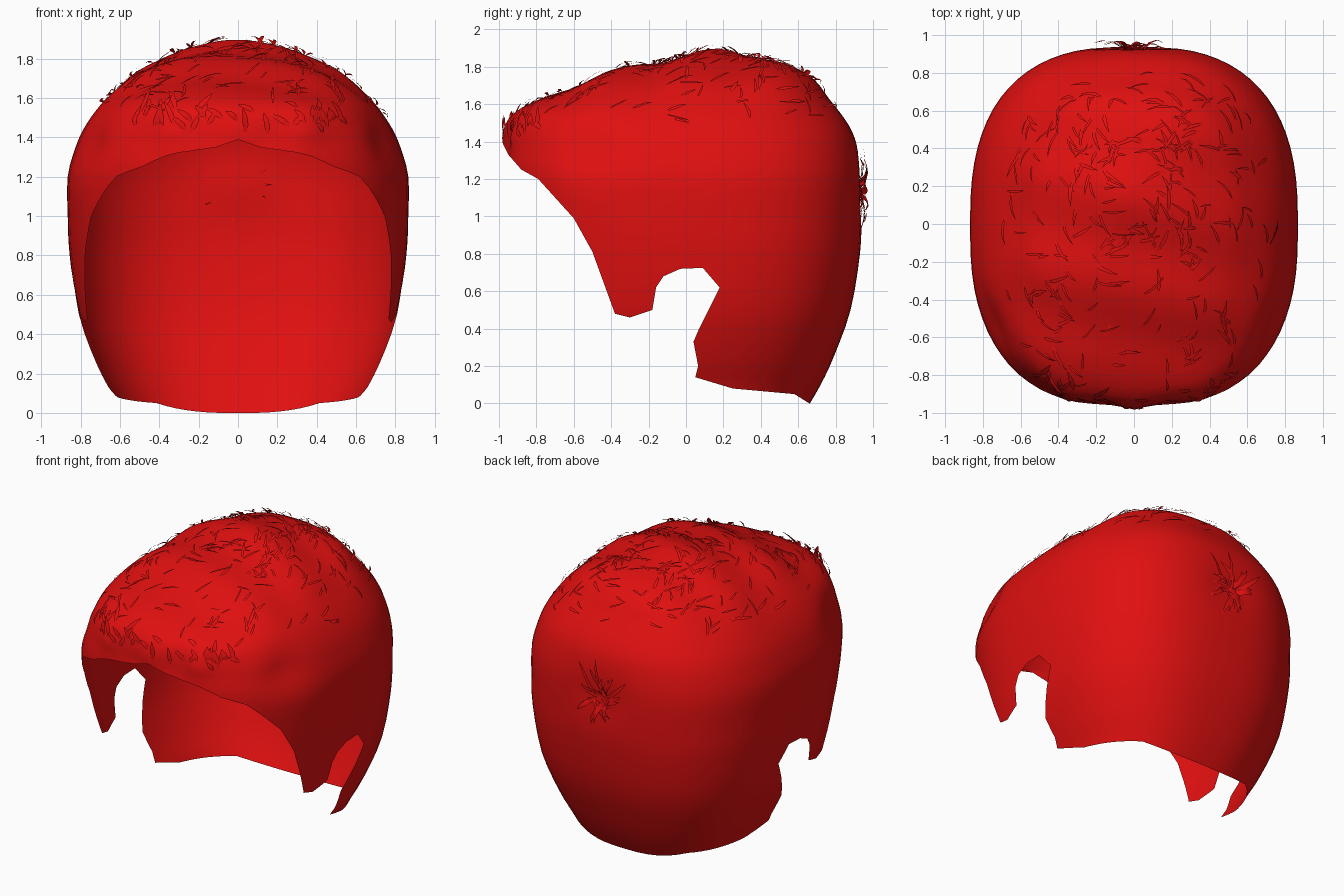
import bpy, bmesh, math, random
from mathutils import Vector

random.seed(4)
cube = bpy.data.objects.get("Cube")
if cube:
    bpy.data.objects.remove(cube, do_unlink=True)

red = bpy.data.materials.new("hair_red")
red.use_nodes = True
red.diffuse_color = (0.75, 0.005, 0.005, 1)
red.node_tree.nodes["Principled BSDF"].inputs["Base Color"].default_value = red.diffuse_color

# Horizontal sections: height, half width, front y, back y
SECTIONS = [
    (-0.02, .60, -.80, .65), (.10, .645, -.82, .72), (.25, .72, -.84, .79),
    (.50, .81, -.86, .88), (.80, .855, -.90, .93), (1.0, .865, -.94, .94),
    (1.2, .865, -.97, .94), (1.35, .825, -.975, .92), (1.45, .78, -.98, .89),
    (1.55, .71, -.92, .83), (1.64, .62, -.74, .76), (1.72, .52, -.55, .69),
    (1.79, .38, -.33, .57), (1.84, .25, -.10, .45), (1.875, .10, .08, .30),
    (1.885, .005, .19, .20)]
LAST = len(SECTIONS) - 1

# Side outline of the hairline, with the ear notch; closed far outside the hair
HAIRLINE = [
    (-1.3, 1.44), (-.99, 1.41), (-.95, 1.33), (-.88, 1.25), (-.79, 1.2),
    (-.6, .99), (-.5, .81), (-.38, .48), (-.30, .46), (-.18, .5), (-.16, .62),
    (-.12, .68), (-.03, .72), (.09, .725), (.18, .62), (.07, .4), (.04, .33),
    (.065, .2), (.05, .14), (.25, .08), (.58, .05), (.66, .0), (1.3, .0),
    (1.3, 2.3), (-1.3, 2.3)]


def section(t):
    """Smoothly blended section at a fractional index."""
    i = min(int(t), LAST - 1)
    f = t - i
    a, b, c, d = (SECTIONS[max(0, min(LAST, i + k))] for k in (-1, 0, 1, 2))
    return [q + .5 * f * (r - p + f * (2*p - 5*q + 4*r - s + f * (3*(q - r) + s - p)))
            for p, q, r, s in zip(a, b, c, d)]


def bump(v, mid, width):
    return math.exp(-((v - mid) / width) ** 2)


def surface(a, t):
    """Point on the hair at angle a and fractional section t."""
    z, w, front, back = section(t)
    c, s = math.cos(a), math.sin(a)
    k = 2 / 2.6
    x = w * math.copysign(abs(c) ** k, c)
    y = (front + back) / 2 + (back - front) / 2 * math.copysign(abs(s) ** k, s)
    # swept waves over the top
    top = max(0, min(1, (z - 1.5) / .2))
    z += .014 * top * math.sin(13 * y + 3 * x)
    # locks in the fringe, soft hollows at the temples, dimple at the whorl
    fringe = bump(z, 1.44, .1) * max(0, -s)
    y += .035 * fringe * abs(math.sin(9 * x)) ** .7
    temple = bump(y, -.55, .16) * bump(z, 1.38, .14)
    x *= 1 - .05 * temple
    y -= .03 * bump(x, 0, .14) * bump(z, 1.15, .12) * max(0, s)
    return Vector((x, y, z))


def inside(y, z):
    hit = False
    for (y1, z1), (y2, z2) in zip(HAIRLINE, HAIRLINE[1:] + HAIRLINE[:1]):
        if (z1 > z) != (z2 > z) and y < y1 + (z - z1) * (y2 - y1) / (z2 - z1):
            hit = not hit
    return hit


def finish(bm, name, angle):
    mesh = bpy.data.meshes.new(name)
    bm.to_mesh(mesh)
    bm.free()
    ob = bpy.data.objects.new(name, mesh)
    bpy.context.collection.objects.link(ob)
    mesh.materials.append(red)
    bpy.ops.object.select_all(action='DESELECT')
    ob.select_set(True)
    bpy.context.view_layer.objects.active = ob
    bpy.ops.object.shade_smooth_by_angle(angle=math.radians(angle))
    return ob


# Hair shell: lofted rings closed at the crown
bm = bmesh.new()
AROUND, STEPS = 72, 3
rings = [[bm.verts.new(surface(math.tau * j / AROUND, i / STEPS)) for j in range(AROUND)]
         for i in range(LAST * STEPS + 1)]
for low, high in zip(rings, rings[1:]):
    for j in range(AROUND):
        n = (j + 1) % AROUND
        bm.faces.new((low[j], low[n], high[n], high[j]))
bm.faces.new(rings[-1])

# Cut the shell along the hairline
for (y1, z1), (y2, z2) in zip(HAIRLINE[:22], HAIRLINE[1:23]):
    near = []
    for f in bm.faces:
        ys = [v.co.y for v in f.verts]
        zs = [v.co.z for v in f.verts]
        if (max(ys) >= min(y1, y2) and min(ys) <= max(y1, y2)
                and max(zs) >= min(z1, z2) and min(zs) <= max(z1, z2)):
            near.append(f)
    geom = set(near)
    for f in near:
        geom.update(f.verts, f.edges)
    if geom:
        bmesh.ops.bisect_plane(bm, geom=list(geom), dist=1e-5,
                               plane_co=(0, y1, z1), plane_no=(0, z1 - z2, y2 - y1))
outside = []
for f in bm.faces:
    mid = f.calc_center_median()
    if not inside(mid.y, mid.z):
        outside.append(f)
bmesh.ops.delete(bm, geom=outside, context='FACES')
finish(bm, "hair_shell", 60)


def strand(bm, a, t, angle, length, width, lift):
    """Thin tapered tuft lying along the surface."""
    p = surface(a, t)
    u = (surface(a + .02, t) - p).normalized()
    n = u.cross(surface(a, t + .05) - p).normalized()
    v = n.cross(u)
    d = u * math.cos(angle) + v * math.sin(angle)
    side = n.cross(d)
    rows = []
    for s, taper in ((0, .4), (.35, 1), (.7, .8), (1, .15)):
        c = p + d * length * s + n * (lift * math.sin(s * 2.6) + .003)
        c += side * length * .2 * s * s
        rows.append([bm.verts.new(c + side * width * taper * e) for e in (-.5, .5)])
    for r, q in zip(rows, rows[1:]):
        bm.faces.new((r[0], r[1], q[1], q[0]))


# Loose tufts over the top
bm = bmesh.new()
for i in range(260):
    strand(bm, random.uniform(0, math.tau), 8.6 + 5 * random.random() ** .8,
           random.uniform(-.6, 1.6), random.uniform(.07, .15),
           random.uniform(.01, .022), random.uniform(.004, .022))
finish(bm, "top_tufts", 60)

# Radiating tufts of the whorl at the back
bm = bmesh.new()
for i in range(24):
    strand(bm, math.pi / 2 + random.uniform(-.03, .03), 5.7 + random.uniform(-.2, .2),
           math.tau * i / 24 + random.uniform(-.1, .1), random.uniform(.12, .24),
           random.uniform(.02, .035), random.uniform(.02, .05))
finish(bm, "whorl_tufts", 60)

# Short locks curling along the fringe
bm = bmesh.new()
for i in range(40):
    strand(bm, -math.pi / 2 + random.uniform(-.75, .75), random.uniform(7.6, 9),
           random.uniform(.6, 2.5), random.uniform(.06, .14), .03, .012)
finish(bm, "fringe_locks", 60)
